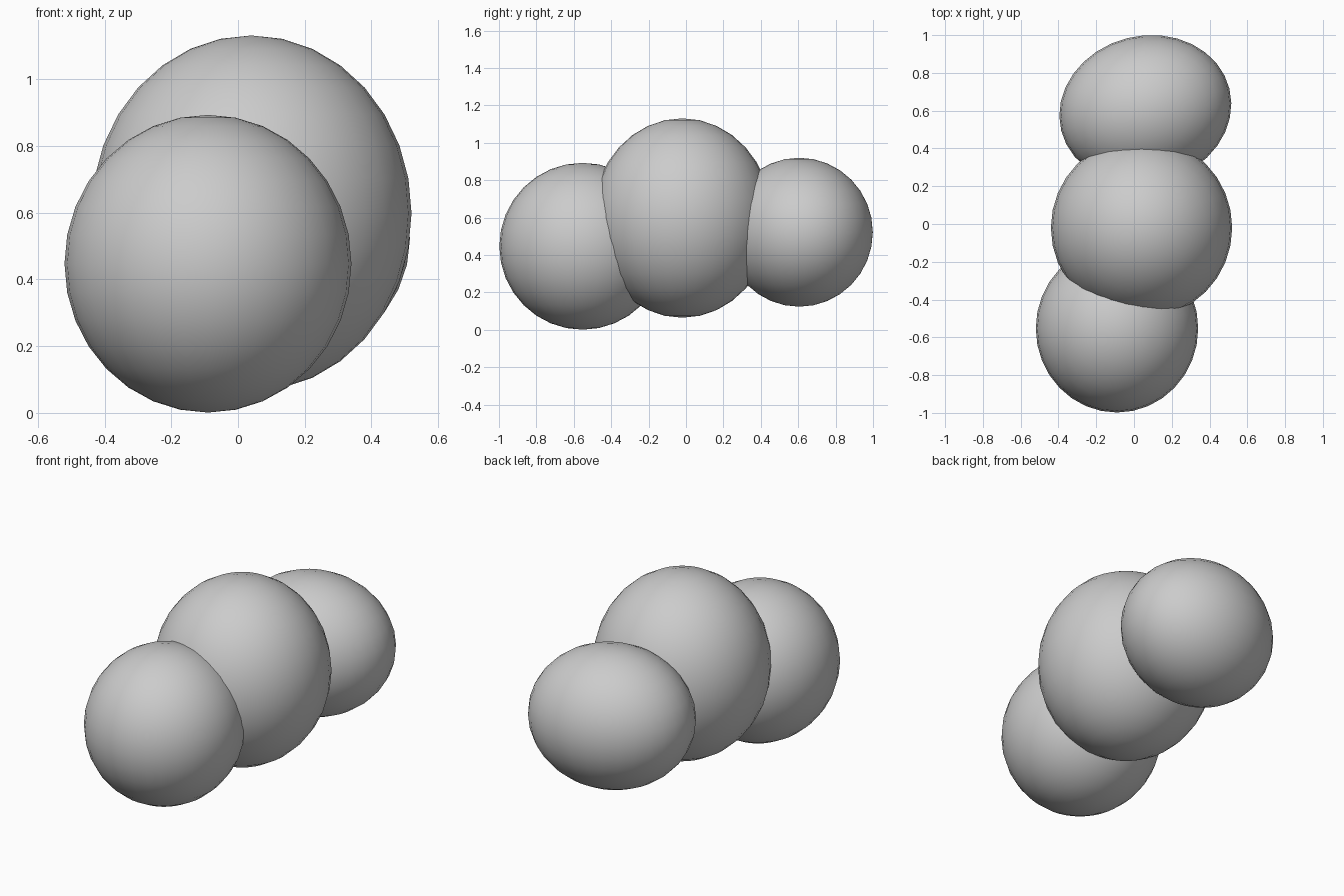
import bpy
import math

# Remove the default cube
cube = bpy.data.objects.get("Cube")
if cube:
    bpy.data.objects.remove(cube, do_unlink=True)

# Single plain grey
grey = bpy.data.materials.new("plain_grey")
grey.use_nodes = True
colour = (0.6, 0.6, 0.6, 1)
grey.diffuse_color = colour
grey.node_tree.nodes["Principled BSDF"].inputs["Base Color"].default_value = colour


def ellipsoid(name, centre, radii, turn=0):
    """Smooth squashed sphere, turned about the vertical by some degrees."""
    bpy.ops.mesh.primitive_uv_sphere_add(segments=32, ring_count=16, radius=1,
                                         location=centre)
    obj = bpy.context.object
    obj.name = name
    obj.scale = radii
    obj.rotation_euler.z = math.radians(turn)
    bpy.ops.object.transform_apply(location=False, rotation=True, scale=True)
    bpy.ops.object.shade_smooth()
    obj.data.materials.append(grey)
    return obj


# Three overlapping lobes in a row
ellipsoid("front_lobe", (-0.09, -0.553, 0.447), (0.43, 0.445, 0.446))
ellipsoid("middle_lobe", (0.04, -0.02, 0.598), (0.48, 0.48, 0.533))
ellipsoid("back_lobe", (0.06, 0.605, 0.522), (0.459, 0.391, 0.398), turn=14)
